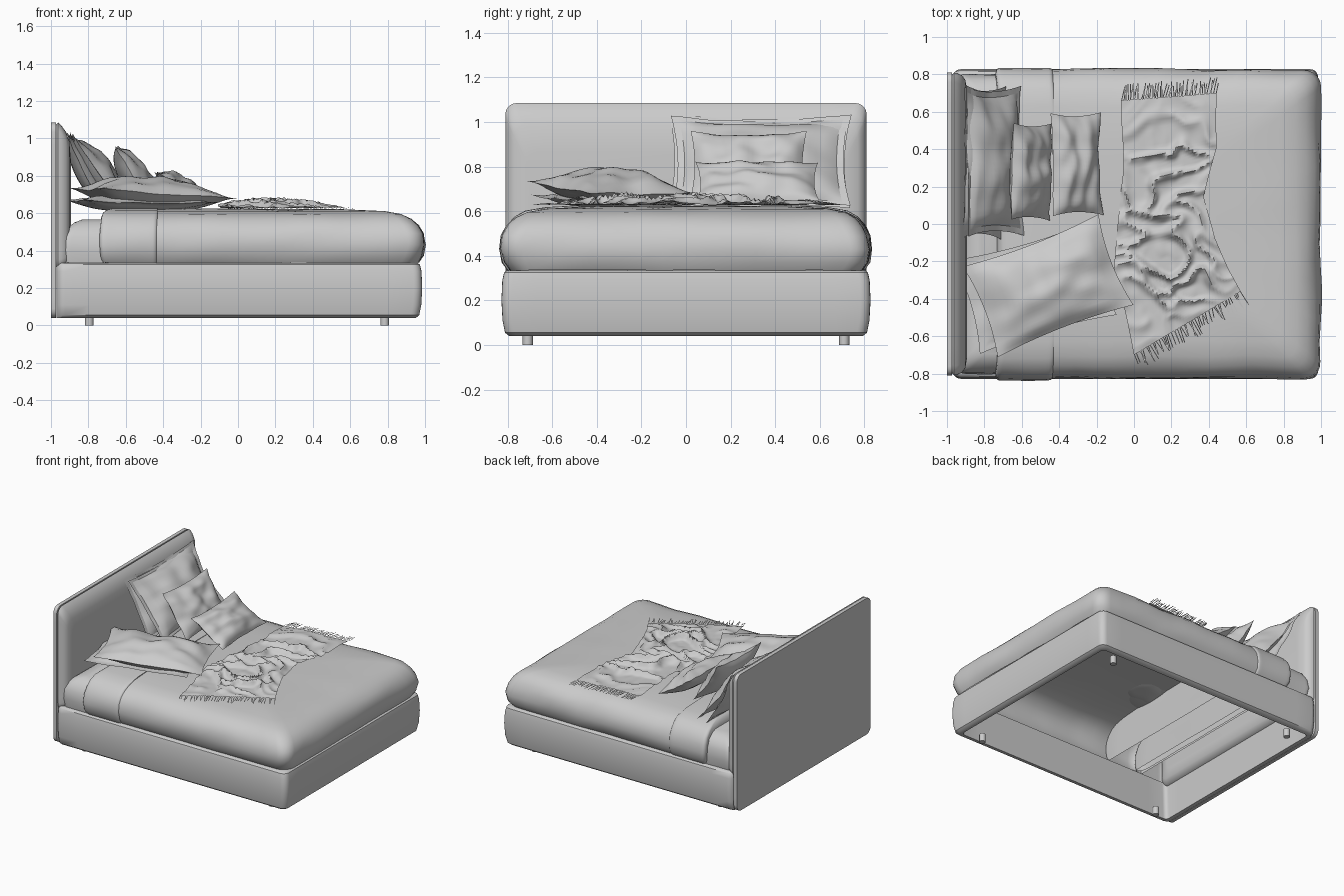
import bpy, bmesh, math, random
from mathutils import Vector, Matrix, noise

random.seed(4)
cube = bpy.data.objects.get("Cube")
if cube:
    bpy.data.objects.remove(cube, do_unlink=True)

GREY = (0.6, 0.6, 0.6, 1)
fabric = bpy.data.materials.new("light grey fabric")
fabric.use_nodes = True
fabric.diffuse_color = GREY
fabric.node_tree.nodes["Principled BSDF"].inputs["Base Color"].default_value = GREY


def finish(bm, name, angle=40, recalc=True):
    if recalc:
        bmesh.ops.recalc_face_normals(bm, faces=bm.faces)
    mesh = bpy.data.meshes.new(name)
    bm.to_mesh(mesh)
    bm.free()
    mesh.materials.append(fabric)
    mesh.shade_smooth()
    mesh.set_sharp_from_angle(angle=math.radians(angle))
    obj = bpy.data.objects.new(name, mesh)
    bpy.context.collection.objects.link(obj)
    return obj


def rounded_rect(a0, a1, b0, b1, r, edge=14, arc=5):
    """Points of a rounded rectangle, with extra points along the straight edges."""
    corners = [(a1 - r, b1 - r), (a0 + r, b1 - r), (a0 + r, b0 + r), (a1 - r, b0 + r)]
    pts = []
    for i, (ca, cb) in enumerate(corners):
        for k in range(arc + 1):
            t = math.pi / 2 * (i + k / arc)
            pts.append(Vector((ca + r * math.cos(t), cb + r * math.sin(t))))
        t = math.pi / 2 * (i + 1)
        na, nb = corners[(i + 1) % 4]
        end = Vector((na + r * math.cos(t), nb + r * math.sin(t)))
        start = pts[-1]
        pts += [start.lerp(end, k / edge) for k in range(1, edge)]
    return pts


def shell(name, loops, upright=False, cap_first=False, cap_last=True, closed=False, wrinkle=0):
    """Skin through rounded rectangles given as (height, a0, a1, b0, b1, radius)."""
    bm = bmesh.new()
    rings = []
    for h, a0, a1, b0, b1, r in loops:
        mid = Vector(((a0 + a1) / 2, (b0 + b1) / 2))
        ring = []
        for p in rounded_rect(a0, a1, b0, b1, r):
            n = noise.noise(Vector((p.x * 4, p.y * 4, h * 9)))
            q = p + (p - mid).normalized() * n * wrinkle
            co = (h, q.x, q.y) if upright else (q.x, q.y, h + n * wrinkle * 0.3)
            ring.append(bm.verts.new(co))
        rings.append(ring)
    pairs = list(zip(rings, rings[1:])) + ([(rings[-1], rings[0])] if closed else [])
    for lo, hi in pairs:
        for i in range(len(lo)):
            j = (i + 1) % len(lo)
            bm.faces.new((lo[i], lo[j], hi[j], hi[i]))
    if cap_first:
        bm.faces.new(rings[0])
    if cap_last:
        bm.faces.new(rings[-1])
    return finish(bm, name)


def pillow(name, centre, across, up, half_w, half_h, puff, flange=0.1, n=24):
    """Two puffed sheets sharing a flat flange, with corners pulled out."""
    x = Vector(across).normalized()
    z = x.cross(Vector(up)).normalized()
    y = z.cross(x)
    seed = Vector(centre) * 7
    bm = bmesh.new()
    for side in (1, -1):
        grid = []
        for i in range(n + 1):
            row = []
            for j in range(n + 1):
                u, v = 2 * i / n - 1, 2 * j / n - 1
                pu = max(0, 1 - (u / (1 - flange)) ** 2)
                pv = max(0, 1 - (v / (1 - flange)) ** 2)
                wave = noise.noise(Vector((u * 2.2, v * 2.2, 0)) + seed)
                t = puff * (pu * pv) ** 0.55 * (1 + 0.25 * wave)
                px = u * half_w * (1 - 0.07 * (1 - v * v))
                py = v * half_h * (1 - 0.09 * (1 - u * u))
                lift = 0.012 * wave + 0.012 * u * u * v * v
                row.append(bm.verts.new(Vector(centre) + x * px + y * py + z * (side * t + lift)))
            grid.append(row)
        for i in range(n):
            for j in range(n):
                f = (grid[i][j], grid[i + 1][j], grid[i + 1][j + 1], grid[i][j + 1])
                bm.faces.new(f if side > 0 else f[::-1])
    bmesh.ops.remove_doubles(bm, verts=bm.verts, dist=0.0005)
    return finish(bm, name, 50)


# Headboard: thin back panel and a padded front
shell("headboard_panel", [(h, -0.81, 0.81, 0.04, 1.085, 0.05) for h in (-1, -0.972)],
      upright=True, cap_first=True)
shell("headboard_padding", [(h, i - 0.81, 0.81 - i, 0.3 + i, 1.085 - t, 0.05) for h, i, t in
      ((-0.972, 0.012, 0.012), (-0.962, 0, 0), (-0.945, 0.004, 0.015), (-0.92, 0.015, 0.05),
       (-0.902, 0.04, 0.1), (-0.892, 0.1, 0.22))], upright=True)

# Base: hollow upholstered ring, bulging slightly outward
shell("bed_base", [(z, -0.97 + k, 0.985 - i, i - 0.828, 0.828 - i, r) for z, i, k, r in
      ((0.335, 0.05, 0.03, 0.03), (0.04, 0.06, 0.03, 0.03), (0.04, 0.035, 0, 0.04),
       (0.055, 0.016, 0, 0.045), (0.11, 0.005, 0, 0.045), (0.2, 0, 0, 0.045),
       (0.29, 0.004, 0, 0.045), (0.325, 0.012, 0, 0.045), (0.335, 0.026, 0, 0.04))],
      cap_last=False, closed=True)

# Feet
for x, end in ((-0.795, "head"), (0.785, "foot")):
    for y, side in ((-0.71, "front"), (0.71, "back")):
        bm = bmesh.new()
        bmesh.ops.create_cone(bm, cap_ends=True, segments=10, radius1=0.023, radius2=0.023,
                              depth=0.06, matrix=Matrix.Translation((x, y, 0.03)))
        finish(bm, f"leg_{end}_{side}")

# Mattress seen at the head end
shell("mattress_head", [(z, i - 0.945, -0.66, i - 0.8, 0.8 - i, 0.04) for z, i in
      ((0.335, 0.01), (0.4, 0), (0.47, 0.005), (0.52, 0.03), (0.55, 0.07), (0.565, 0.11))],
      wrinkle=0.008)

# Duvet: soft open-bottomed cover over the bed
shell("duvet", [(z, x0, x1, -y, y, r) for z, x0, x1, y, r in
      ((0.335, -0.71, 0.965, 0.79, 0.09), (0.37, -0.72, 0.985, 0.815, 0.09),
       (0.43, -0.725, 0.998, 0.828, 0.09), (0.49, -0.725, 0.99, 0.82, 0.09),
       (0.535, -0.72, 0.965, 0.795, 0.09), (0.57, -0.715, 0.925, 0.76, 0.08),
       (0.595, -0.705, 0.87, 0.71, 0.07), (0.61, -0.69, 0.78, 0.63, 0.06),
       (0.62, -0.6, 0.55, 0.45, 0.05), (0.624, -0.4, 0.3, 0.2, 0.05))], wrinkle=0.014)

# Turned-back cuff of the duvet
shell("duvet_cuff", [(z, x0, -0.43, -y, y, 0.025) for z, x0, y in
      ((0.335, -0.725, 0.8), (0.37, -0.735, 0.825), (0.43, -0.74, 0.836), (0.49, -0.74, 0.829),
       (0.535, -0.735, 0.806), (0.575, -0.73, 0.77), (0.602, -0.72, 0.72),
       (0.618, -0.7, 0.63), (0.627, -0.66, 0.45))], wrinkle=0.006)

# Pillows leaning on the headboard, largest at the back
pillow("back_pillow", (-0.81, 0.33, 0.82), (0.03, 1, 0), (-0.2, 0, 0.4), 0.41, 0.235, 0.06)
pillow("large_pillow", (-0.755, 0.335, 0.82), (-0.02, 1, 0), (-0.3, 0, 0.4), 0.4, 0.25, 0.085)
pillow("middle_pillow", (-0.555, 0.28, 0.8), (0.02, 1, 0), (-0.2, 0, 0.29), 0.26, 0.185, 0.075, 0.02)
pillow("small_pillow", (-0.31, 0.32, 0.725), (-0.02, 1, 0), (-0.26, 0, 0.17), 0.275, 0.16, 0.07, 0.02)

# Two pillows lying flat and turned
pillow("lower_flat_pillow", (-0.53, -0.34, 0.655), (0.7, 0.2, -0.01), (-0.2, 0.7, 0), 0.38, 0.26, 0.05)
pillow("upper_flat_pillow", (-0.46, -0.33, 0.7), (0.7, 0.27, -0.05), (-0.27, 0.7, 0), 0.39, 0.26, 0.09, 0.06)

# Crumpled throw: folds between two ragged side edges
left = [(0.0, -0.7), (-0.05, -0.46), (-0.11, -0.25), (-0.08, 0.05), (-0.06, 0.3), (-0.07, 0.66)]
right = [(0.57, -0.36), (0.5, -0.24), (0.43, -0.08), (0.37, 0.15), (0.44, 0.4), (0.44, 0.7)]


def along(edge, v):
    k = min(int(v * (len(edge) - 1)), len(edge) - 2)
    return Vector(edge[k]).lerp(Vector(edge[k + 1]), v * (len(edge) - 1) - k)


bm = bmesh.new()
NU, NV = 44, 90
cloth = []
for j in range(NV + 1):
    v = j / NV
    row = []
    for i in range(NU + 1):
        u = i / NU
        p = along(left, v).lerp(along(right, v), u)
        warp = noise.noise_vector(Vector((p.x * 4, p.y * 4, 1)))
        ridge = 1 - abs(noise.noise(Vector((p.x * 5 + warp.x, p.y * 8 + warp.y * 1.5, 3)))) * 2.4
        fine = noise.noise(Vector((p.x * 16, p.y * 12, 8)))
        fade = min(1, 0.1 + 5 * v * (1 - v)) * (0.35 + 2.4 * u * (1 - u))
        z = 0.628 + fade * (0.06 * max(0, ridge) ** 2 + 0.012 * max(0, fine))
        row.append(bm.verts.new((p.x + warp.x * 0.03 * fade, p.y + warp.y * 0.03 * fade, z)))
    cloth.append(row)
for j in range(NV):
    for i in range(NU):
        bm.faces.new((cloth[j][i], cloth[j][i + 1], cloth[j + 1][i + 1], cloth[j + 1][i]))
finish(bm, "throw_blanket", 60, recalc=False)

# Fringe strands along both ends of the throw
bm = bmesh.new()
for start, end, out in ((left[0], right[0], (0.035, -0.075)), (left[-1], right[-1], (0.01, 0.08))):
    for k in range(50):
        root = Vector(start).lerp(Vector(end), (k + random.random()) / 50)
        tip = root + Vector(out) * random.uniform(0.6, 1.1) + Vector((random.uniform(-0.015, 0.015), 0))
        w = 0.0025
        bm.faces.new([bm.verts.new(c) for c in (
            (root.x - w, root.y, 0.632), (root.x + w, root.y, 0.632),
            (tip.x + w, tip.y, 0.626), (tip.x - w, tip.y, 0.626))])
for f in bm.faces:
    f.normal_update()
    if f.normal.z < 0:
        f.normal_flip()
finish(bm, "throw_fringe", recalc=False)
